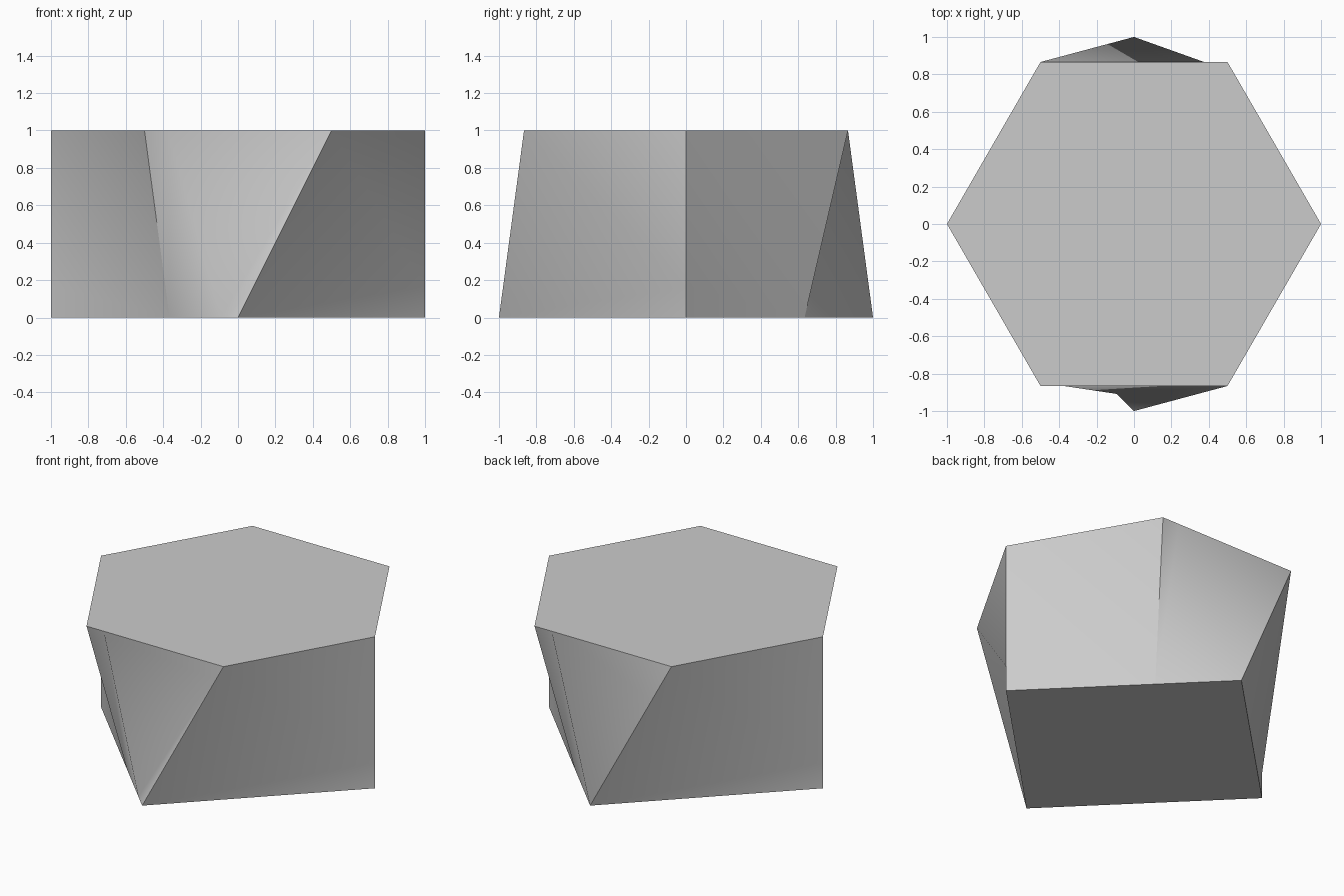
import bpy, bmesh, math
from mathutils import Vector

if "Cube" in bpy.data.objects:
    bpy.data.objects.remove(bpy.data.objects["Cube"])

# A solid blending from a square base (z = 0) to a hexagonal top (z = 1)
H0, H1, H2, H3 = [Vector((math.cos(math.radians(a)), math.sin(math.radians(a)), 1))
                  for a in (0, 60, 120, 180)]
B0, B1, B2 = Vector((1, 0, 0)), Vector((0, 1, 0)), Vector((-1, 0, 0))
P = Vector((0.366, 0.634, 0))          # base point under the second top corner
E = P.lerp(B1, 0.75)                   # base point near the square's corner
T = H1.lerp(H2, 1 / 8)                 # top point where the wide facet starts
M = B2.lerp(H3, 0.17)                  # point low on the upright edge

bm = bmesh.new()
cache = {}


def vert(co):
    key = tuple(round(c, 4) + 0.0 for c in co)
    if key not in cache:
        cache[key] = bm.verts.new(co)
    return cache[key]


def face(points):
    return bm.faces.new([vert(p) for p in points])


def turn(v):
    return Vector((-v.x, -v.y, v.z))


def keep(v):
    return v


N = turn(M)
right_wall = [(B0, P, N), (N, P, H0), (P, H1, H0)]
corner_wall = [(B1, B2, M), (B1, M, H2), (M, H3, H2)]
back_facets = [(P, T, H1), (P, B1, T), (B1, H2, T)]
front_facets = [(P, T, H1), (P, E, T), (E, H2, T), (E, B1, H2)]

# Side walls: back half, then front half turned 180 degrees
blend_edges = []
for place, facets in ((keep, back_facets), (turn, front_facets)):
    for tri in right_wall + facets + corner_wall:
        face([place(p) for p in tri])
    for a, b in ((P, T), (T, B1), (T, E), (E, H2)):
        va, vb = cache.get(tuple(round(c, 4) + 0.0 for c in place(a))), \
            cache.get(tuple(round(c, 4) + 0.0 for c in place(b)))
        edge = bm.edges.get((va, vb)) if va and vb else None
        if edge:
            blend_edges.append(edge)

# Top and base caps
half_top = [H0, H1, T, H2]
face(half_top + [turn(p) for p in half_top])
face(list(reversed([B0, P, B1] + [turn(p) for p in (B0, P, E, B1)])))
bmesh.ops.recalc_face_normals(bm, faces=bm.faces)
bm.edges.index_update()
blend_ids = [e.index for e in blend_edges]

mesh = bpy.data.meshes.new("square_to_hexagon_block")
bm.to_mesh(mesh)
bm.free()
block = bpy.data.objects.new("square_to_hexagon_block", mesh)
bpy.context.collection.objects.link(block)
bpy.context.view_layer.objects.active = block
block.select_set(True)
bpy.ops.object.shade_smooth_by_angle(angle=math.radians(30))

# Keep the slanted facets blended into each other
for i in blend_ids:
    mesh.edges[i].use_edge_sharp = False
